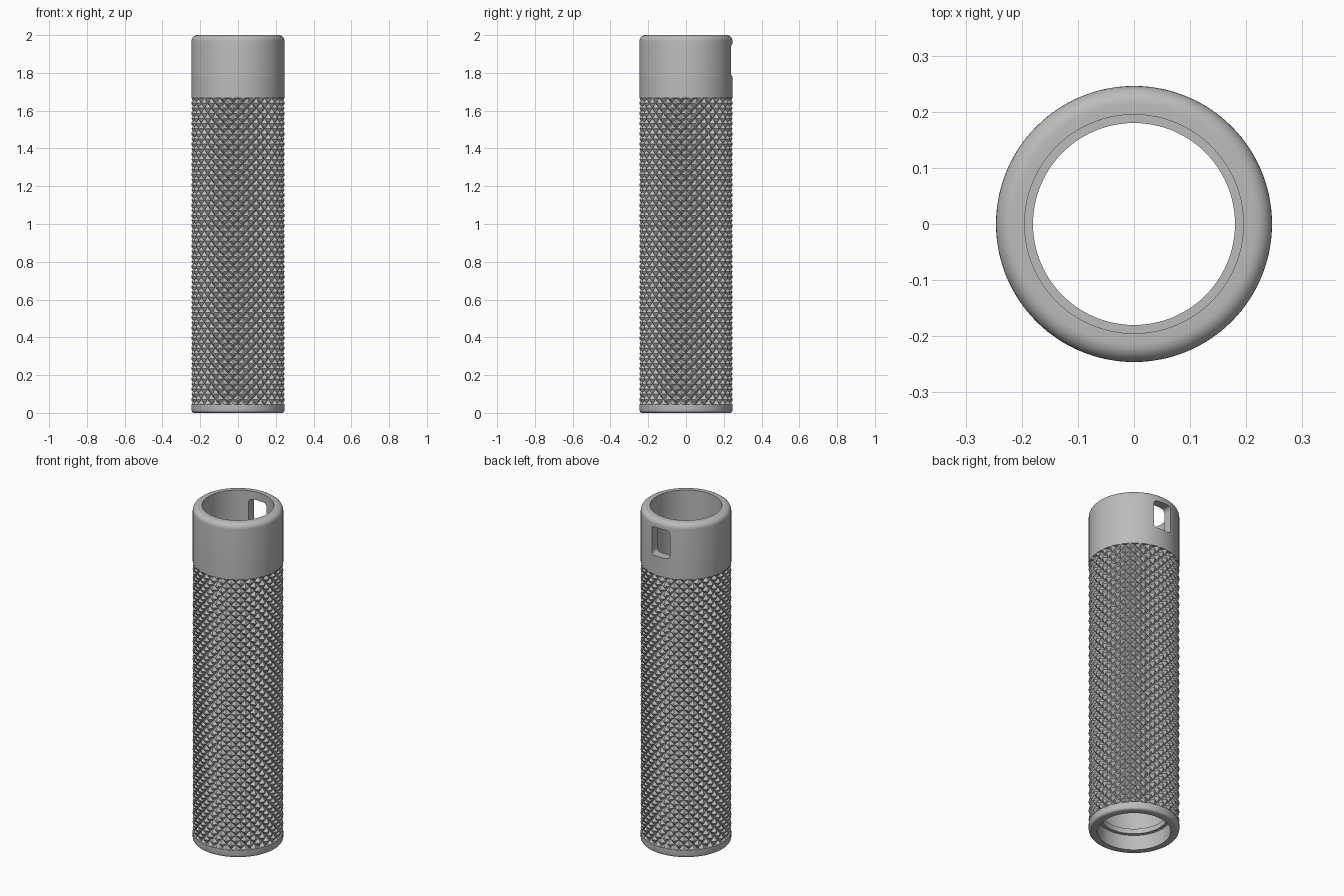
import bpy, bmesh, math
from math import sin, cos, pi

cube = bpy.data.objects.get("Cube")
if cube:
    bpy.data.objects.remove(cube, do_unlink=True)

# Single metal colour
metal = bpy.data.materials.new("grey_metal")
metal.use_nodes = True
GREY = (0.5, 0.5, 0.5, 1)
metal.diffuse_color = GREY
metal.node_tree.nodes["Principled BSDF"].inputs["Base Color"].default_value = GREY


def finish(bm, name):
    bmesh.ops.recalc_face_normals(bm, faces=bm.faces)
    mesh = bpy.data.meshes.new(name)
    bm.to_mesh(mesh)
    bm.free()
    mesh.materials.append(metal)
    obj = bpy.data.objects.new(name, mesh)
    bpy.context.collection.objects.link(obj)
    return obj


def activate(obj):
    bpy.ops.object.select_all(action='DESELECT')
    obj.select_set(True)
    bpy.context.view_layer.objects.active = obj


def lathe(profile, name, segments=96):
    """Revolve a closed (radius, height) loop about z."""
    bm = bmesh.new()
    rings = []
    for s in range(segments):
        a = 2 * pi * s / segments
        rings.append([bm.verts.new((r * cos(a), r * sin(a), z)) for r, z in profile])
    n = len(profile)
    for s in range(segments):
        a, b = rings[s], rings[(s + 1) % segments]
        for k in range(n):
            m = (k + 1) % n
            bm.faces.new((a[k], b[k], b[m], a[m]))
    return finish(bm, name)


def arc(cx, cz, radius, start, end, steps=6):
    return [(cx + radius * cos(start + (end - start) * k / steps),
             cz + radius * sin(start + (end - start) * k / steps))
            for k in range(steps + 1)]


# Hollow tube: rounded ends, recessed grip zone and an inner retaining ring
OUTER, CORE, BORE = 0.246, 0.222, 0.195
GRIP_LOW, GRIP_HIGH = 0.045, 1.667
profile = arc(OUTER - 0.015, 0.015, 0.015, -pi / 2, 0, 4)
profile += [(OUTER, GRIP_LOW), (CORE, GRIP_LOW), (CORE, GRIP_HIGH), (OUTER, GRIP_HIGH)]
profile += arc(OUTER - 0.032, 1.968, 0.032, 0, pi / 2, 8)
profile += [(BORE, 2), (BORE, 0.12), (0.18, 0.12), (0.18, 0.09), (0.2, 0.09), (0.2, 0)]
tube = lathe(profile, "tube_body")

# Rounded slot through the back of the collar
bm = bmesh.new()
half_w, half_h, corner = 0.06, 0.085, 0.022
outline = []
for q, (sx, sz) in enumerate([(1, 1), (-1, 1), (-1, -1), (1, -1)]):
    outline += arc(sx * (half_w - corner), 1.867 + sz * (half_h - corner),
                   corner, q * pi / 2, (q + 1) * pi / 2, 5)
face = bm.faces.new([bm.verts.new((x, 0.1, z)) for x, z in outline])
extruded = bmesh.ops.extrude_face_region(bm, geom=[face])["geom"]
bmesh.ops.translate(bm, vec=(0, 0.2, 0),
                    verts=[g for g in extruded if isinstance(g, bmesh.types.BMVert)])
cutter = finish(bm, "slot_cutter")
cutter.hide_render = True

cut = tube.modifiers.new("slot", 'BOOLEAN')
cut.operation = 'DIFFERENCE'
cut.solver = 'EXACT'
cut.object = cutter
activate(tube)
bpy.ops.object.modifier_apply(modifier=cut.name)
bpy.data.objects.remove(cutter, do_unlink=True)
activate(tube)
bpy.ops.object.shade_smooth_by_angle(angle=math.radians(30))

# Knurled grip: diamond lattice of blunt pyramids
AROUND, ROWS = 28, 60
GROOVE, PEAK, BLUNT = 0.228, 0.246, 0.25
row_h = (GRIP_HIGH - GRIP_LOW) / ROWS
bm = bmesh.new()
lattice = {}


def knurl_vert(i, j, radius):
    a = pi * i / AROUND
    return bm.verts.new((radius * cos(a), radius * sin(a), GRIP_LOW + j * row_h))


def groove_vert(i, j):
    key = (i % (2 * AROUND), j)
    if key not in lattice:
        lattice[key] = knurl_vert(*key, GROOVE)
    return lattice[key]


for j in range(ROWS + 1):
    for i in range(2 * AROUND):
        if (i + j) % 2 == 0:
            continue
        # Corners run anticlockwise; rows at the ends keep half a diamond
        steps = [(1, 0), (0, 1), (-1, 0), (0, -1)]
        steps = [(di, dj) for di, dj in steps if 0 <= j + dj <= ROWS]
        base = [groove_vert(i + di, j + dj) for di, dj in steps]
        top = [knurl_vert(i + BLUNT * di, j + BLUNT * dj, PEAK) for di, dj in steps]
        bm.faces.new(top)
        for k in range(len(steps)):
            m = (k + 1) % len(steps)
            bm.faces.new((base[k], base[m], top[m], top[k]))
grip = finish(bm, "knurled_grip")
